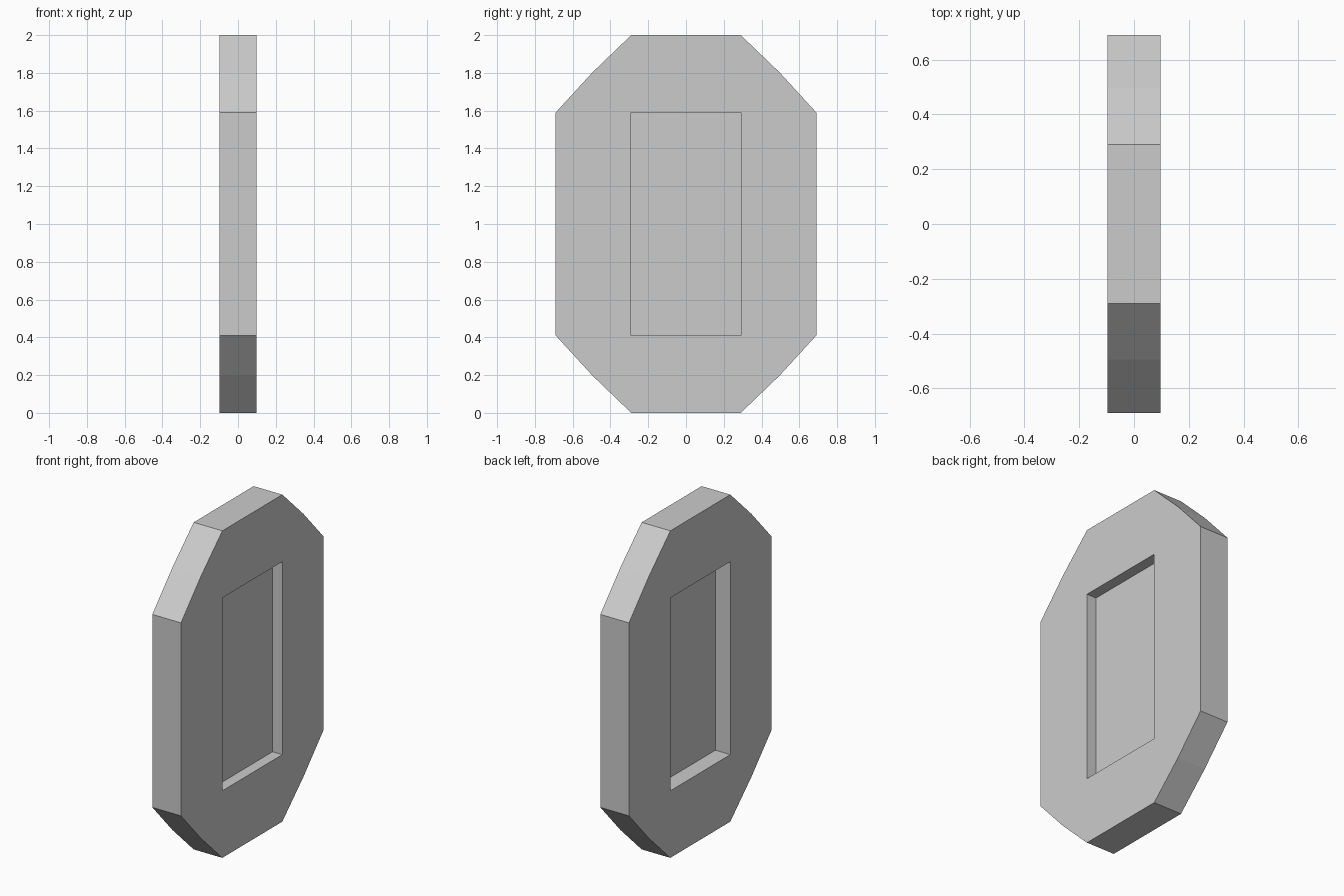
import bpy
import bmesh

cube = bpy.data.objects.get("Cube")
if cube:
    bpy.data.objects.remove(cube, do_unlink=True)

HALF_T = 0.097            # half thickness of the plate
IN_Y, IN_Z = 0.29, 0.59   # half size of the recess, and of the flat outer edges
OUT_Y, OUT_Z = 0.69, 1.0  # half size of the plate
MID_Y, MID_Z = 0.495, 0.803  # slightly bulged middle of each chamfer
CORNERS = [(1, 1), (-1, 1), (-1, -1), (1, -1)]

grey = bpy.data.materials.new("light_grey")
grey.use_nodes = True
colour = (0.6, 0.6, 0.6, 1)
grey.diffuse_color = colour
grey.node_tree.nodes["Principled BSDF"].inputs["Base Color"].default_value = colour

bm = bmesh.new()


def add_side(x, floor_x):
    """One broad face with its recess; returns the outer rim vertices in order."""
    def vert(px, y, z):
        return bm.verts.new((px, y, z + OUT_Z))

    lip = [vert(x, sy * IN_Y, sz * IN_Z) for sy, sz in CORNERS]
    floor = [vert(floor_x, sy * IN_Y, sz * IN_Z) for sy, sz in CORNERS]
    chamfers = []
    for sy, sz in CORNERS:
        points = [(OUT_Y, IN_Z), (MID_Y, MID_Z), (IN_Y, OUT_Z)]
        if sy * sz < 0:
            points.reverse()
        chamfers.append([vert(x, sy * y, sz * z) for y, z in points])
    for i in range(4):
        j = (i + 1) % 4
        bm.faces.new([lip[i]] + chamfers[i])                               # corner
        bm.faces.new([lip[i], chamfers[i][2], chamfers[j][0], lip[j]])     # border
        bm.faces.new([lip[i], lip[j], floor[j], floor[i]])                 # recess wall
    bm.faces.new(floor)
    return [v for c in chamfers for v in c]


# Recesses of different depth on the two broad sides
left_rim = add_side(HALF_T, 0.031)
right_rim = add_side(-HALF_T, 0.004)

# Outer edge band
for i in range(len(left_rim)):
    j = (i + 1) % len(left_rim)
    bm.faces.new([left_rim[i], right_rim[i], right_rim[j], left_rim[j]])

bmesh.ops.recalc_face_normals(bm, faces=bm.faces)
mesh = bpy.data.meshes.new("recessed_plate")
bm.to_mesh(mesh)
bm.free()
mesh.materials.append(grey)
plate = bpy.data.objects.new("recessed_plate", mesh)
bpy.context.collection.objects.link(plate)
